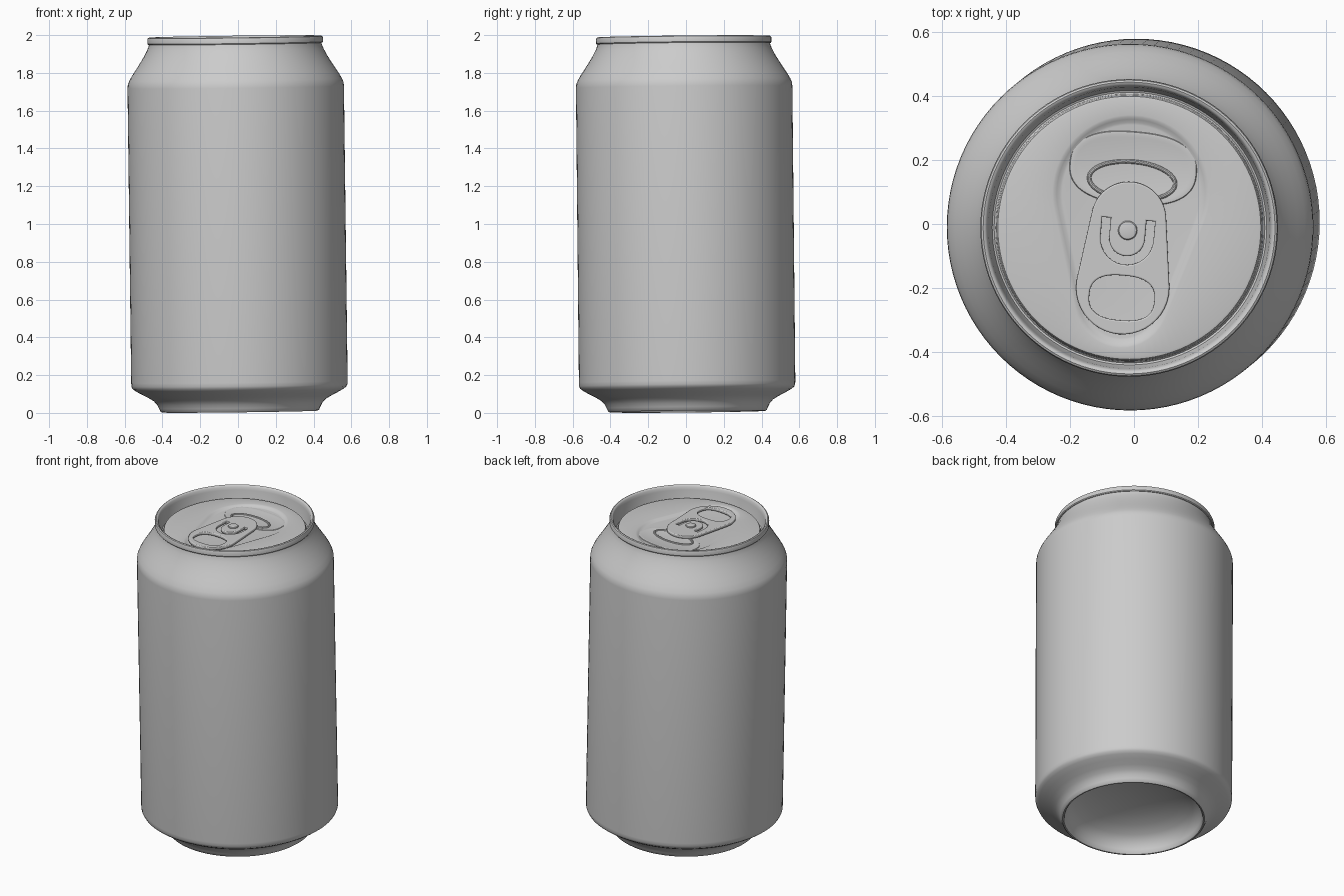
import bpy, bmesh
from math import sin, cos, pi, radians, sqrt
from mathutils import Matrix, Vector

if "Cube" in bpy.data.objects:
    bpy.data.objects.remove(bpy.data.objects["Cube"])

N = 96
# The can leans very slightly; every part is placed in this leaning frame
AXIS = Vector((-0.0125, -0.010, 1)).normalized()
LEAN = (Matrix.Translation((0.0095, 0.0075, 0))
        @ Vector((0, 0, 1)).rotation_difference(AXIS).to_matrix().to_4x4())
TURN = radians(-5)                      # tab and pour panel are turned on the lid
RIVET = Vector((-0.005, -0.008, 0))
TAB = LEAN @ Matrix.Translation(RIVET) @ Matrix.Rotation(TURN, 4, 'Z')
FLOOR = 1.914                           # level of the recessed pour panel


def finish(ob, matrix, angle=35):
    ob.matrix_world = matrix
    bpy.ops.object.select_all(action='DESELECT')
    ob.select_set(True)
    bpy.context.view_layer.objects.active = ob
    if ob.type == 'CURVE':
        bpy.ops.object.convert(target='MESH')
    bpy.ops.object.shade_smooth_by_angle(angle=radians(angle))


def loft(name, rings, matrix, cap_start=False, cap_end=False):
    """Skin a stack of closed rings, ordered so that normals face outward."""
    bm = bmesh.new()
    loops = [[bm.verts.new(p) for p in r] for r in rings]
    for a, b in zip(loops, loops[1:]):
        n = len(a)
        for i in range(n):
            j = (i + 1) % n
            bm.faces.new((a[i], a[j], b[j], b[i]))
    if cap_start:
        bm.faces.new(loops[0][::-1])
    if cap_end:
        bm.faces.new(loops[-1])
    me = bpy.data.meshes.new(name)
    bm.to_mesh(me)
    bm.free()
    ob = bpy.data.objects.new(name, me)
    bpy.context.collection.objects.link(ob)
    finish(ob, matrix)


def circle(r, z, n=N):
    return [(r * cos(2 * pi * i / n), r * sin(2 * pi * i / n), z) for i in range(n)]


def oval(cy, a, b, z, e=2.5, n=64):
    """Superellipse centred on the tab axis."""
    pts = []
    for i in range(n):
        c, s = cos(2 * pi * i / n), sin(2 * pi * i / n)
        k = (abs(c) ** e + abs(s) ** e) ** (-1 / e)
        pts.append((a * c * k, cy + b * s * k, z))
    return pts


def teardrop(y0, r0, y1, r1, z, phase=0.0, n=N):
    """Hull of two circles on the tab axis, sampled by rays from the rivet."""
    pts = []
    for i in range(n):
        t = 2 * pi * i / n + phase
        best = 0
        for k in range(61):
            y, r = y0 + (y1 - y0) * k / 60, r0 + (r1 - r0) * k / 60
            disc = r * r - (y * cos(t)) ** 2
            if disc >= 0:
                best = max(best, y * sin(t) + sqrt(disc))
        pts.append((best * cos(t), best * sin(t), z))
    return pts


def curve(name, outlines, matrix, dims, bevel, extrude=0.0, cyclic=True):
    cu = bpy.data.curves.new(name, 'CURVE')
    cu.dimensions = dims
    cu.bevel_depth, cu.extrude, cu.bevel_resolution = bevel, extrude, 3
    if dims == '2D':
        cu.fill_mode, cu.offset = 'BOTH', -bevel
    for pts in outlines:
        sp = cu.splines.new('POLY')
        sp.points.add(len(pts) - 1)
        for p, co in zip(sp.points, pts):
            p.co = (*co, 1)
        sp.use_cyclic_u = cyclic
    ob = bpy.data.objects.new(name, cu)
    bpy.context.collection.objects.link(ob)
    finish(ob, matrix)


# Can body: domed underside, foot, wall, shoulder and neck
dome = [(0.395 * sin(radians(t)), 0.035 + 0.14 * cos(radians(t)))
        for t in (4, 15, 30, 45, 60, 75, 90)]
wall = [(0.400, 0.015), (0.406, 0.008), (0.413, 0.007), (0.420, 0.012), (0.427, 0.028),
        (0.437, 0.048), (0.455, 0.068), (0.485, 0.086), (0.520, 0.104), (0.550, 0.121),
        (0.566, 0.133), (0.572, 0.146), (0.573, 0.165), (0.573, 1.725), (0.571, 1.745),
        (0.563, 1.765), (0.547, 1.793), (0.525, 1.826), (0.502, 1.862), (0.482, 1.895),
        (0.467, 1.925), (0.459, 1.945), (0.456, 1.960)]
loft("can_body", [circle(r, z) for r, z in dome + wall], LEAN, cap_start=True)

# Lid: rolled seam, countersink groove, flat panel and teardrop recess
seam = [(0.454, 1.955), (0.461, 1.955), (0.465, 1.960), (0.465, 1.982), (0.462, 1.989),
        (0.456, 1.9925), (0.449, 1.990), (0.444, 1.983), (0.440, 1.965), (0.433, 1.905),
        (0.429, 1.893), (0.423, 1.890), (0.418, 1.895), (0.415, 1.917), (0.411, 1.924),
        (0.404, 1.926)]
turn = Matrix.Translation(RIVET) @ Matrix.Rotation(TURN, 4, 'Z')
recess = []
for grow, z in ((0.006, 1.926), (0, 1.925), (-0.008, 1.921), (-0.018, FLOOR + 0.001),
                (-0.025, FLOOR)):
    ring = teardrop(0.115, 0.24 + grow, -0.22, 0.142 + grow, z, -TURN)
    recess.append([turn @ Vector(p) for p in ring])
loft("lid", [circle(r, z) for r, z in seam] + recess, LEAN, cap_end=True)

# Pour opening: slightly raised scored plate with a rounded bead on it
loft("pour_plate", [oval(0.195, 0.2 - d, 0.115 - d, FLOOR + h)
                    for d, h in ((0, -0.001), (0.003, 0.003), (0.012, 0.004), (0.02, 0.002))],
     TAB, cap_end=True)
arc = [(0.135 * cos(radians(t)), 0.155 + 0.06 * sin(radians(t)), FLOOR + 0.001)
       for t in range(-60, 241, 10)]
curve("pour_bead", [arc], TAB, '3D', 0.007, cyclic=False)

# Pull tab: plate with a finger hole and a U-shaped slot round the rivet
half = [radians(t) for t in range(180, 361, 12)]
slot = ([(-0.083, 0.035, 0)] + [(0.083 * cos(t), -0.025 + 0.083 * sin(t), 0) for t in half]
        + [(0.083, 0.035, 0), (0.056, 0.035, 0)]
        + [(0.056 * cos(t), -0.025 + 0.056 * sin(t), 0) for t in reversed(half)]
        + [(-0.056, 0.035, 0)])
plate = teardrop(0.035, 0.117, -0.18, 0.146, 0)
curve("pull_tab", [plate, oval(-0.212, 0.102, 0.07, 0, 2.6), slot],
      TAB @ Matrix.Translation((0, 0, FLOOR + 0.014)), '2D', 0.005, 0.004)

# Rivet holding the tab
loft("rivet", [circle(r, FLOOR + h, 32) for r, h in
               ((0.03, 0), (0.03, 0.026), (0.027, 0.030), (0.018, 0.032))],
     TAB, cap_end=True)
